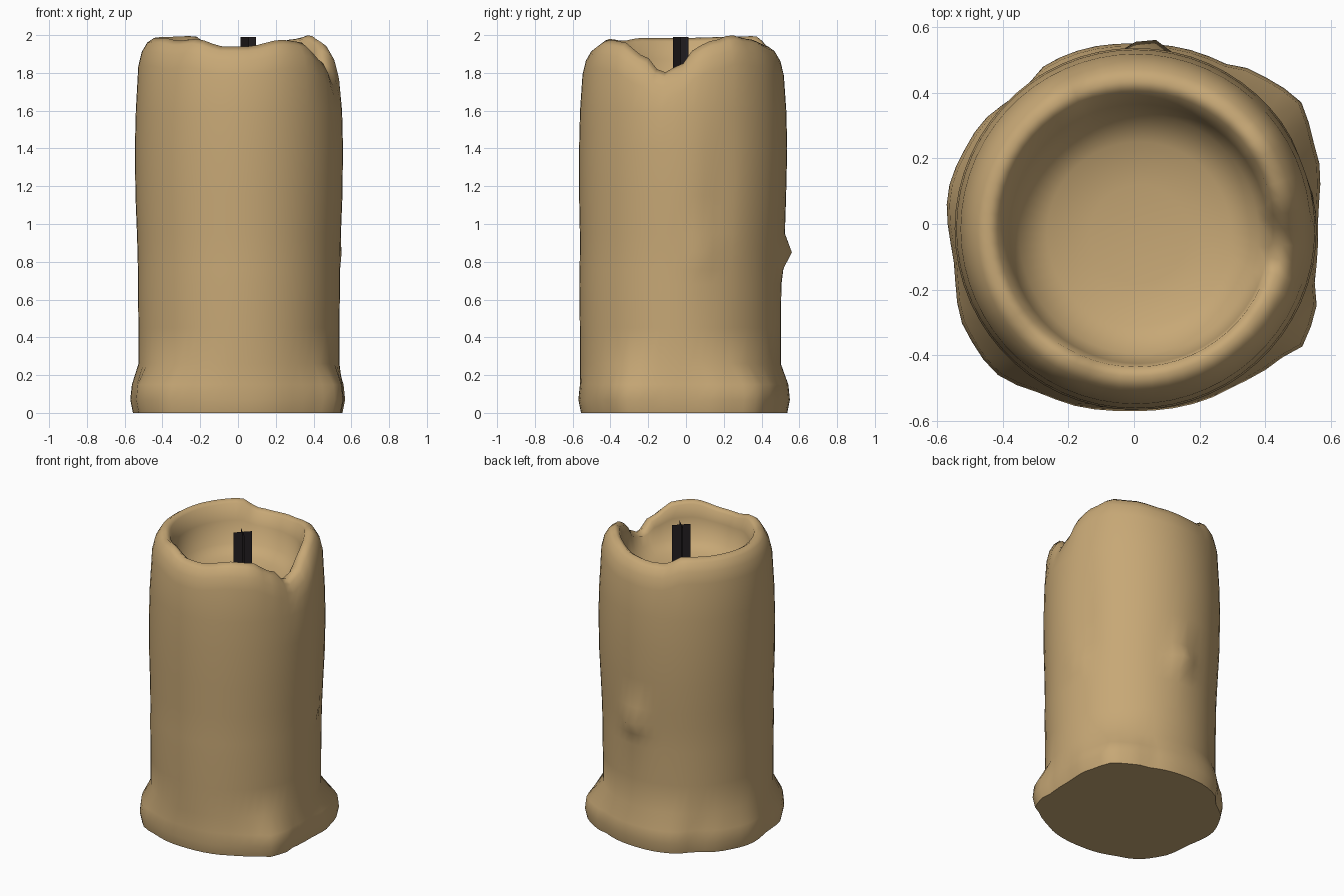
import bpy, math

if "Cube" in bpy.data.objects:
    bpy.data.objects.remove(bpy.data.objects["Cube"])

SEG = 60

# Contours around the candle: angle in degrees -> value
RIM_Z = {0: 1.85, 9: 1.94, 20: 1.97, 34: 2.0, 48: 1.98, 75: 1.945, 95: 1.935, 108: 1.94,
         122: 1.995, 150: 1.99, 180: 1.985, 210: 1.985, 225: 1.97, 240: 1.98, 260: 1.94,
         275: 1.94, 300: 1.975, 315: 1.965, 333: 1.89, 346: 1.80}
BASE_R = {0: .56, 24: .60, 36: .63, 49: .60, 62: .56, 90: .55, 108: .555, 118: .555, 130: .53,
          150: .56, 170: .575, 190: .56, 215: .61, 226: .62, 245: .585, 270: .57, 300: .58,
          315: .60, 325: .635, 335: .61, 345: .57}


def around(table, deg):
    """Smooth periodic lookup of a contour."""
    keys = sorted(table)
    keys = [keys[-1] - 360] + keys + [keys[0] + 360]
    for a, b in zip(keys, keys[1:]):
        if a <= deg <= b:
            t = (deg - a) / (b - a)
            t = t * t * (3 - 2 * t)
            return table[a % 360] * (1 - t) + table[b % 360] * t


def bump(deg, z, at, zc, width, height, amount):
    d = (deg - at + 180) % 360 - 180
    return amount * math.exp(-(d / width) ** 2 - ((z - zc) / height) ** 2)


def material(name, rgb):
    m = bpy.data.materials.new(name)
    m.diffuse_color = (*rgb, 1)
    m.use_nodes = True
    m.node_tree.nodes["Principled BSDF"].inputs["Base Color"].default_value = m.diffuse_color
    return m


def mesh_object(name, verts, faces, mat):
    me = bpy.data.meshes.new(name)
    me.from_pydata(verts, [], faces)
    me.materials.append(mat)
    ob = bpy.data.objects.new(name, me)
    bpy.context.collection.objects.link(ob)
    return ob


def column(deg):
    """Profile points from the foot, over the rim and into the melted pool."""
    a = math.radians(deg)
    c, s = math.cos(a), math.sin(a)
    foot, rim = around(BASE_R, deg), around(RIM_Z, deg)
    pts = [(foot * k * c, foot * k * s, z) for z, k in ((0, .975), (.07, 1), (.15, .985))]
    # wall: height, radius, y shift of the centre
    for z, r, cy in ((.26, .532, -.03), (.45, .532, -.03), (.68, .535, -.03), (.76, .535, -.028),
                     (.85, .537, -.025), (.95, .54, -.022), (1.15, .548, -.018),
                     (1.4, .551, -.015), (1.6, .546, -.015)):
        r += bump(deg, z, 86, .85, 8, .07, .055) + bump(deg, z, 12, .83, 8, .06, .02)
        r += bump(deg, z, 20, 1.15, 9, .3, -.015)
        pts.append((.005 + r * c, cy + r * s, z))
    # rolled rim
    for dz, r in ((-.15, .533), (-.075, .515), (-.025, .486), (0, .45), (-.02, .42)):
        pts.append((.005 + r * c, -.015 + r * s, rim + dz))
    # pool
    for z, r in ((rim * .5 + .88, .395), (1.73, .365), (1.68, .28), (1.66, .15)):
        pts.append((.015 + r * c, -.03 + r * s, z))
    return pts


wax = material("tan wax", (.57, .39, .18))
char = material("charred black", (.018, .014, .016))

# Candle body
cols = [column(360 * i / SEG) for i in range(SEG)]
n = len(cols[0])
verts = [p for col in cols for p in col]
faces = []
for i in range(SEG):
    j = (i + 1) % SEG
    faces += [(i * n + k, j * n + k, j * n + k + 1, i * n + k + 1) for k in range(n - 1)]
verts.append((.015, -.03, 1.655))
verts.append((0, 0, 0))
for i in range(SEG):
    j = (i + 1) % SEG
    faces.append((i * n + n - 1, j * n + n - 1, len(verts) - 2))
    faces.append((j * n, i * n, len(verts) - 1))
body = mesh_object("candle_body", verts, faces, wax)
bpy.context.view_layer.objects.active = body
body.select_set(True)
bpy.ops.object.shade_smooth_by_angle(angle=math.radians(70))

# Wick: two crossed upright cards
wx, wy, h = .055, -.028, .041
wv, wf = [], []
for sgn in (1, -1):
    b = len(wv)
    wv += [(wx - h, wy - sgn * h, 1.62), (wx + h, wy + sgn * h, 1.62),
           (wx + h, wy + sgn * h, 1.99), (wx - h, wy - sgn * h, 1.99)]
    wf.append((b, b + 1, b + 2, b + 3))
mesh_object("wick", wv, wf, char)
